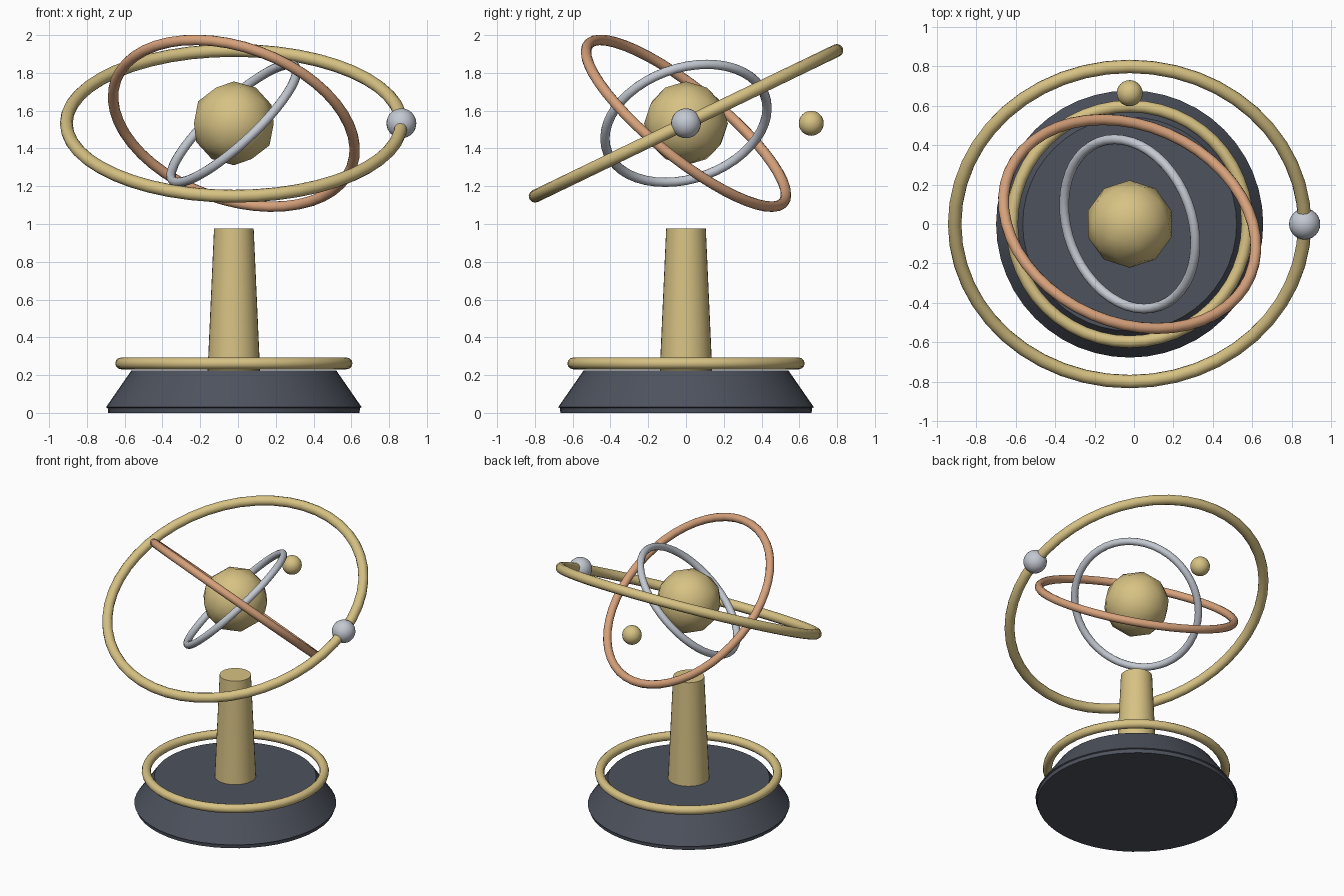
import bpy
import bmesh
import math
from mathutils import Vector

cube = bpy.data.objects.get("Cube")
if cube:
    bpy.data.objects.remove(cube, do_unlink=True)

AXIS_X = -0.022                      # the column axis, offset by the side planet
CENTRE = Vector((AXIS_X, 0, 1.533))  # the middle of the orbits


def material(name, colour):
    mat = bpy.data.materials.new(name)
    mat.use_nodes = True
    mat.diffuse_color = (*colour, 1)
    bsdf = mat.node_tree.nodes["Principled BSDF"]
    bsdf.inputs["Base Color"].default_value = (*colour, 1)
    return mat


gold = material("pale gold", (0.68, 0.54, 0.23))
copper = material("copper", (0.68, 0.36, 0.20))
silver = material("silver", (0.55, 0.58, 0.64))
slate = material("dark slate", (0.075, 0.085, 0.11))


def finish(name, mat, angle=None):
    obj = bpy.context.object
    obj.name = obj.data.name = name
    obj.data.materials.append(mat)
    if angle is None:
        bpy.ops.object.shade_smooth()
    else:
        bpy.ops.object.shade_smooth_by_angle(angle=math.radians(angle))
    return obj


def ring(name, mat, centre, major, minor, tilt=(0, 0, 0)):
    bpy.ops.mesh.primitive_torus_add(
        major_radius=major, minor_radius=minor, major_segments=48,
        minor_segments=12, location=centre, rotation=tilt)
    return finish(name, mat)


def ball(name, mat, centre, radius):
    bpy.ops.mesh.primitive_uv_sphere_add(
        segments=24, ring_count=16, radius=radius, location=centre)
    return finish(name, mat)


def lathe(name, mat, profile, segments, angle):
    """Closed turned solid from (radius, height) pairs, bottom to top."""
    bm = bmesh.new()
    loops = []
    for radius, height in profile:
        turn = [2 * math.pi * i / segments for i in range(segments)]
        loops.append([bm.verts.new((radius * math.cos(t), radius * math.sin(t), height))
                      for t in turn])
    for low, high in zip(loops, loops[1:]):
        for i in range(segments):
            j = (i + 1) % segments
            bm.faces.new((low[i], low[j], high[j], high[i]))
    bm.faces.new(loops[0][::-1])
    bm.faces.new(loops[-1])
    mesh = bpy.data.meshes.new(name)
    bm.to_mesh(mesh)
    bm.free()
    obj = bpy.data.objects.new(name, mesh)
    obj.location.x = AXIS_X
    bpy.context.collection.objects.link(obj)
    bpy.ops.object.select_all(action="DESELECT")
    obj.select_set(True)
    bpy.context.view_layer.objects.active = obj
    return finish(name, mat, angle)


# Stand: flared base, trim ring and tapered column
lathe("base", slate, [(0.665, 0), (0.668, 0.026), (0.677, 0.03), (0.542, 0.225)], 48, 30)
ring("base_trim_ring", gold, (AXIS_X, 0, 0.262), 0.597, 0.031)
lathe("column", gold, [(0.139, 0.22), (0.105, 0.975)], 32, 40)

# Central sun, coarsely faceted in outline
bpy.ops.mesh.primitive_ico_sphere_add(subdivisions=2, radius=0.222, location=CENTRE)
finish("sun", gold)

# Tilted orbit rings
ring("outer_orbit", gold, CENTRE, 0.887, 0.034, (0.45, 0, 0))
ring("middle_orbit", copper, CENTRE, 0.665, 0.028, (-0.65, 0.35, 0))
ring("inner_orbit", silver, CENTRE, 0.443, 0.025, (0.25, -0.75, 0))

# Planets
ball("side_planet", silver, CENTRE + Vector((0.887, 0, 0)), 0.079)
ball("back_planet", gold, CENTRE + Vector((0, 0.663, 0)), 0.066)
